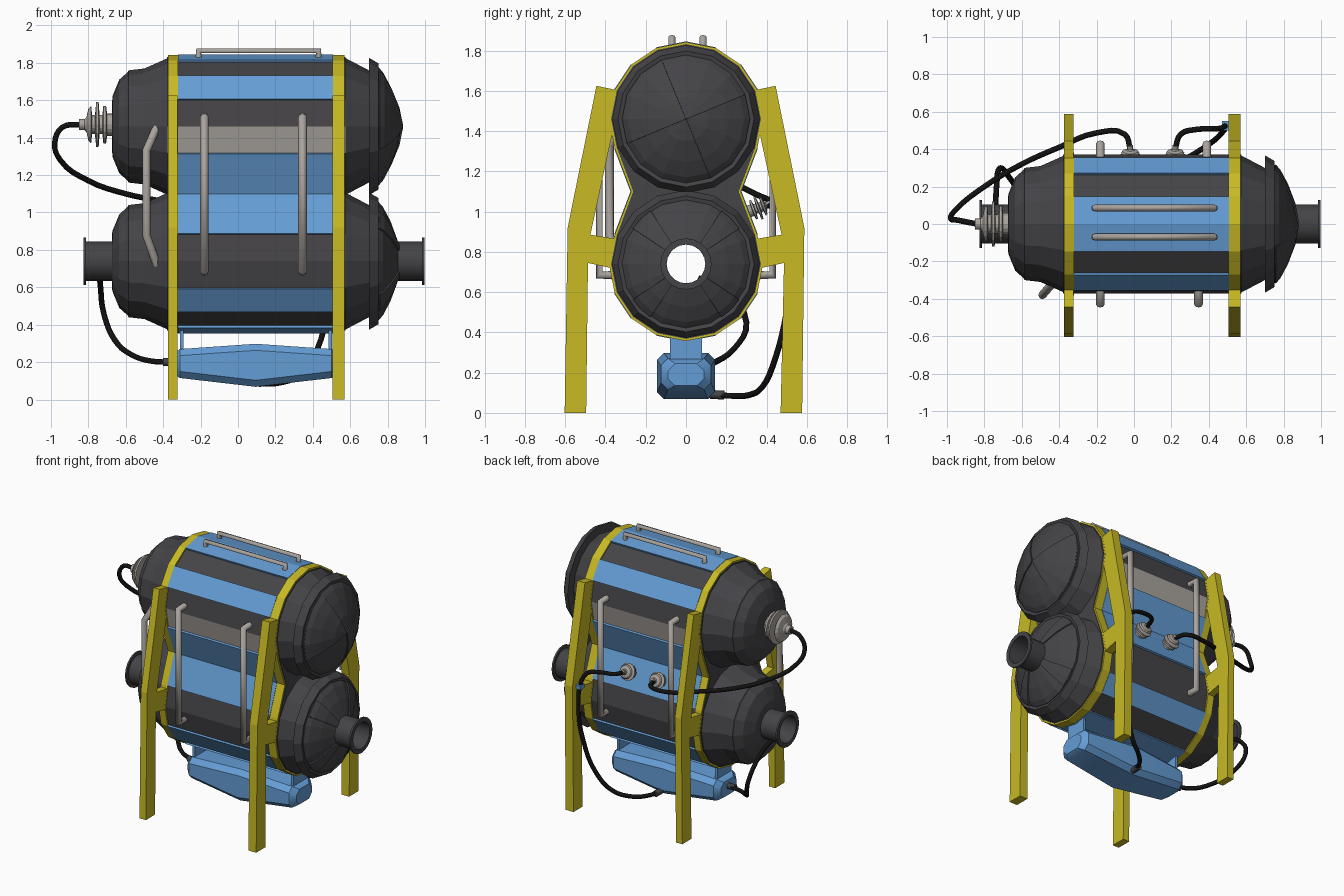
import bpy, bmesh, math
from mathutils import Vector

if "Cube" in bpy.data.objects:
    bpy.data.objects.remove(bpy.data.objects["Cube"])

def material(name, c):
    m = bpy.data.materials.new(name)
    m.diffuse_color = (*c, 1)
    m.use_nodes = True
    m.node_tree.nodes["Principled BSDF"].inputs["Base Color"].default_value = m.diffuse_color
    return m

DARK = material("dark_grey", (.058, .056, .062))
BLUE = material("blue", (.13, .34, .67))
YELLOW = material("yellow", (.58, .49, .018))
GREY = material("warm_grey", (.40, .37, .34))
BLACK = material("cable_black", (.006, .006, .006))

ZU, ZL, ZM, R = 1.46, .74, 1.10, .372    # tank axes, pinch height, tank radius

def finish(name, bm, mat, smooth=False):
    bmesh.ops.remove_doubles(bm, verts=bm.verts, dist=1e-5)
    bmesh.ops.recalc_face_normals(bm, faces=bm.faces)
    me = bpy.data.meshes.new(name)
    bm.to_mesh(me)
    bm.free()
    me.materials.append(mat)
    ob = bpy.data.objects.new(name, me)
    bpy.context.collection.objects.link(ob)
    if smooth:
        bpy.ops.object.select_all(action='DESELECT')
        ob.select_set(True)
        bpy.context.view_layer.objects.active = ob
        bpy.ops.object.shade_smooth_by_angle(angle=math.radians(35))
    return ob

def loft(name, rings, mat, caps=True, closed=True, smooth=False):
    bm = bmesh.new()
    vs = [[bm.verts.new(p) for p in ring] for ring in rings]
    n = len(vs[0])
    for a, b in zip(vs, vs[1:]):
        for i in range(n if closed else n - 1):
            j = (i + 1) % n
            bm.faces.new((a[i], a[j], b[j], b[i]))
    if caps:
        bm.faces.new(vs[0])
        bm.faces.new(vs[-1])
    return finish(name, bm, mat, smooth)

def slab(name, pts, x0, x1, mat):
    """Extrude a (y, z) outline along x."""
    return loft(name, [[(x, y, z) for y, z in pts] for x in (x0, x1)], mat)

def lathe(name, prof, origin, axis, mat, segs=16, arc=None, smooth=False):
    """Turn (distance, radius) points round an axis; arc gives a list of degrees."""
    d = Vector(axis).normalized()
    u = (Vector((0, 0, 1)) - d * d.z).normalized()
    v = d.cross(u)
    angs = [math.radians(a) for a in arc] if arc else [i * math.tau / segs for i in range(segs)]
    rings = [[Vector(origin) + d * t + (u * math.cos(a) + v * math.sin(a)) * r for a in angs]
             for t, r in prof]
    return loft(name, rings, mat, False, not arc, smooth)

def tube(name, pts, r, mat, curved=False):
    cu = bpy.data.curves.new(name, 'CURVE')
    cu.dimensions = '3D'
    cu.bevel_depth, cu.bevel_resolution, cu.use_fill_caps = r, 2, True
    s = cu.splines.new('BEZIER')
    s.bezier_points.add(len(pts) - 1)
    for b, p in zip(s.bezier_points, pts):
        b.co = p
        b.handle_left_type = b.handle_right_type = 'AUTO' if curved else 'VECTOR'
    s.resolution_u = 4 if curved else 1
    cu.materials.append(mat)
    ob = bpy.data.objects.new(name, cu)
    bpy.context.collection.objects.link(ob)

def half(off):
    """Right half of the figure-eight outline, top to bottom."""
    r = R + off
    up = [(r * math.sin(k * math.pi / 8), ZU + r * math.cos(k * math.pi / 8)) for k in range(6)]
    return up + [(.262 + off, ZM)] + [(y, 2 * ZM - z) for y, z in reversed(up)]

def outline(off):
    h = half(off)
    return h + [(-y, z) for y, z in h[-2:0:-1]]

# Hull with the bore through the lower tank
cutter = lathe("bore_cutter", [(-2, 0), (-2, .1), (2, .1), (2, 0)], (0, 0, ZL), (1, 0, 0), DARK)
cutter.hide_render = True
cutter.hide_viewport = True

def bore(ob):
    m = ob.modifiers.new("bore", 'BOOLEAN')
    m.operation, m.object, m.solver = 'DIFFERENCE', cutter, 'EXACT'

hull = slab("hull", outline(0), -.379, .574, DARK)
hull.data.materials.append(GREY)
for f in hull.data.polygons:
    if abs(f.normal.x) < .5 and 1.32 < f.center.z < 1.455:
        f.material_index = 1
bore(hull)

# Blue armour plates
o, i_ = half(.014), half(-.01)
for s, side in ((1, "back"), (-1, "front")):
    for ids in ((0, 1), (2, 3), (5, 6, 7), (9, 10), (11, 12)):
        pts = [o[k] for k in ids] + [i_[k] for k in reversed(ids)]
        slab(f"plate_{side}_{ids[0]}", [(s * y, z) for y, z in pts], -.322, .507, BLUE)

# Yellow frames and legs
for x0, x1, tag in ((-.375, -.322, "left"), (.505, .57, "right")):
    bore(slab(f"frame_{tag}", outline(.011), x0, x1, YELLOW))
    for s, foot, side in ((-1, .603, "front"), (1, .577, "back")):
        pts = [(.445, 1.625), (.588, .92), (foot, 0), (foot - .107, 0), (.487, .745), (.35, .715),
               (.35, .865), (.475, .885), (.355, 1.44), (.35, 1.605)]
        slab(f"leg_{tag}_{side}", [(s * y, z) for y, z in pts], x0 + .001, x1 - .001, YELLOW)

# Tank ends
left = [(.37, .368), (.5, .31), (.585, .30), (.59, .29), (.635, .25), (.672, .16)]
right = [(.57, .368), (.70, .30), (.70, .367), (.75, .338), (.745, .318)]
dome = [(.75, .318), (.775, .29), (.815, .215), (.855, .11), (.875, 0)]
for z, tag in ((ZU, "upper"), (ZL, "lower")):
    up = tag == "upper"
    lathe(f"{tag}_left_end", left + [(.675, 0 if up else .1)], (0, 0, z), (-1, 0, 0), DARK)
    d = dome if up else dome[:3] + [(.857, .1)]
    lathe(f"{tag}_right_end", right + d, (0, 0, z), (1, 0, 0), DARK)
    # raised dome sectors
    arcs = [[a + 22.5 * k for k in range(5)] for a in (22.5, 202.5)] if up else \
           [[a + 11.25 * k for k in range(3)] for a in (33.75, 123.75, 213.75, 303.75)]
    for n, arc in enumerate(arcs):
        ob = lathe(f"{tag}_dome_rib_{n}", [(t + .008, r) for t, r in d[:-1]] + [(d[-1][0] + .008, max(d[-1][1], .005))],
                   (0, 0, z), (1, 0, 0), DARK, arc=arc)
        ob.modifiers.new("thick", 'SOLIDIFY').thickness = .012

# Open pipe through the lower tank
lathe("through_pipe", [(-.825, .096), (-.825, .127), (-.812, .127), (-.812, .105), (.985, .105),
                       (.985, .127), (.998, .127), (.998, .096), (-.825, .096)],
      (0, 0, ZL), (1, 0, 0), DARK, segs=20, smooth=True)

# Insulators
ins = [(0, .06), (.03, .06), (.035, .1), (.05, .1), (.055, .05), (.07, .05), (.075, .12), (.088, .12),
       (.095, .05), (.11, .05), (.115, .1), (.13, .085), (.14, .04), (.15, .03), (.18, .03), (.18, 0)]
lathe("end_insulator", ins, (-.67, 0, 1.47), (-1, 0, 0), GREY)
for x in (-.02, .22):
    lathe("back_insulator", [(t * .65, r * .5) for t, r in ins], (x, .31, 1.0), (0, .936, .35), GREY, segs=12)

# Grab rails
for y in (.085, -.07):
    tube("top_rail", [(-.21, y, 1.82), (-.21, y, 1.865), (.43, y, 1.865), (.43, y, 1.82)], .018, GREY)
for s, xs in ((-1, (-.18, .345)), (1, (-.18, .39))):
    for x in xs:
        tube("side_rail", [(x, s * .34, 1.51), (x, s * .43, 1.51), (x, s * .43, .685), (x, s * .34, .685)], .023, GREY)
tube("bent_rail", [(-.42, -.30, 1.49), (-.49, -.38, 1.33), (-.49, -.38, .88), (-.43, -.31, .71)], .022, GREY)

# Blue reservoir below, with hangers
rings = []
for x, w, z0, z1 in ((-.345, .09, .135, .245), (-.31, .125, .115, .27), (.095, .145, .068, .298),
                     (.50, .125, .115, .27), (.535, .09, .135, .245)):
    c = .035
    rings.append([(x, w, z0 + c), (x, w, z1 - c), (x, w - c, z1), (x, c - w, z1),
                  (x, -w, z1 - c), (x, -w, z0 + c), (x, c - w, z0), (x, w - c, z0)])
loft("reservoir", rings, BLUE, smooth=True)
for x in (-.31, .485):
    slab("reservoir_hanger", [(-.08, .375), (.08, .375), (.08, .25), (-.08, .25)], x, x + .018, BLUE)

# Cables
tube("upper_cable", [(-.84, 0, 1.47), (-.94, .02, 1.455), (-.98, .03, 1.37), (-.95, .08, 1.28), (-.8, .2, 1.17),
                     (-.6, .32, 1.10), (-.4, .41, 1.06), (-.2, .487, 1.03), (-.05, .48, 1.03), (-.02, .40, 1.03)],
     .015, BLACK, True)
tube("back_cable", [(.22, .40, 1.03), (.25, .48, 1.04), (.33, .505, 1.04), (.45, .51, 1.0), (.49, .525, .9),
                    (.50, .53, .75), (.48, .5, .5), (.42, .44, .26), (.33, .38, .13), (.22, .31, .088),
                    (.14, .22, .085), (.11, .13, .09)], .015, BLACK, True)
tube("left_cable", [(-.74, .06, .67), (-.735, .2, .6), (-.715, .30, .45), (-.66, .24, .32), (-.57, .12, .24),
                    (-.46, .03, .205), (-.34, 0, .2)], .015, BLACK, True)
tube("left_plug", [(-.40, 0, .2), (-.34, 0, .2)], .022, DARK)
tube("back_plug", [(.117, .19, .088), (.11, .12, .092)], .022, DARK)
slab("cable_clip", [(.50, .89), (.55, .89), (.55, .92), (.50, .92)], .47, .51, BLUE)
